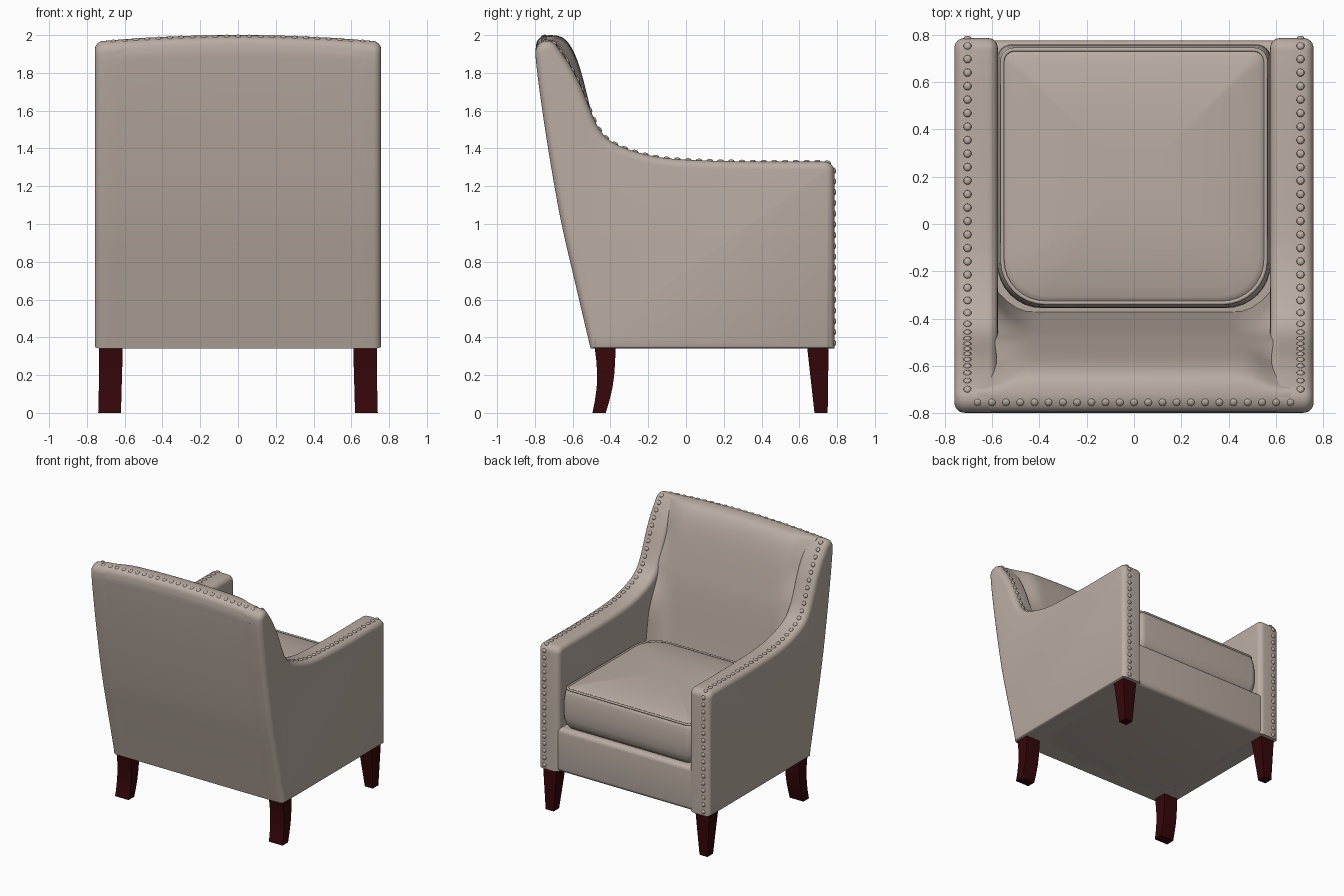
import bpy, bmesh, math
from mathutils import Vector

cube = bpy.data.objects.get("Cube")
if cube:
    bpy.data.objects.remove(cube)


def material(name, color):
    m = bpy.data.materials.new(name)
    m.use_nodes = True
    m.diffuse_color = color
    m.node_tree.nodes["Principled BSDF"].inputs["Base Color"].default_value = color
    return m


fabric = material("taupe_fabric", (0.485, 0.415, 0.362, 1))
wood = material("dark_red_wood", (0.036, 0.002, 0.003, 1))


def finish(name, bm, mat, angle=40):
    bmesh.ops.recalc_face_normals(bm, faces=bm.faces)
    me = bpy.data.meshes.new(name)
    bm.to_mesh(me)
    bm.free()
    ob = bpy.data.objects.new(name, me)
    bpy.context.collection.objects.link(ob)
    me.materials.append(mat)
    bpy.ops.object.select_all(action='DESELECT')
    ob.select_set(True)
    bpy.context.view_layer.objects.active = ob
    bpy.ops.object.shade_smooth_by_angle(angle=math.radians(angle))


def loft(rings):
    """Skin a list of closed rings and cap both ends."""
    bm = bmesh.new()
    loops = [[bm.verts.new(p) for p in r] for r in rings]
    n = len(loops[0])
    for a, b in zip(loops, loops[1:]):
        for i in range(n):
            bm.faces.new((a[i], a[(i + 1) % n], b[(i + 1) % n], b[i]))
    bm.faces.new(loops[0])
    bm.faces.new(loops[-1])
    return bm


def spline(pts, steps=4):
    """Smooth curve through 2D points."""
    p = [Vector(q) for q in pts]
    out = []
    for i in range(len(p) - 1):
        a, b, c, d = p[max(i - 1, 0)], p[i], p[i + 1], p[min(i + 2, len(p) - 1)]
        for k in range(steps):
            t = k / steps
            out.append(b + (c - a) * t / 2 + (a * 2 - b * 5 + c * 4 - d) * t * t / 2
                       + (b * 3 - a - c * 3 + d) * t ** 3 / 2)
    return out + [p[-1]]


def arc(cy, cz, r, start, end, count):
    angles = [math.radians(start + (end - start) * k / count) for k in range(count + 1)]
    return [Vector((cy + r * math.cos(a), cz + r * math.sin(a))) for a in angles]


def smooth(a, b, v):
    t = min(max((v - a) / (b - a), 0), 1)
    return t * t * (3 - 2 * t)


def crown(x, z):
    return z + 0.035 * (1 - (x / 0.76) ** 2) * smooth(1.5, 1.95, z)


def inward(pts, i):
    """Mitred inward normal of a clockwise outline."""
    p, q, r = pts[i - 1], pts[i], pts[(i + 1) % len(pts)]
    d, e = (q - p).normalized(), (r - q).normalized()
    n, m = Vector((d.y, -d.x)), Vector((e.y, -e.x))
    return (n + m) / max(1 + n.dot(m), 0.5)


# Side outlines in (y, z)
BASE = 0.34
rear_edge = spline([(-0.505, BASE), (-0.585, 0.68), (-0.665, 1.03), (-0.73, 1.4),
                    (-0.775, 1.7), (-0.797, 1.88)])[:-1]
wing_edge = arc(-0.735, 1.903, 0.062, 180, 35, 10)
wing_edge += spline([(-0.62, 1.848), (-0.56, 1.735), (-0.505, 1.6), (-0.46, 1.505),
                     (-0.4, 1.44), (-0.29, 1.39), (-0.15, 1.355), (0, 1.34),
                     (0.2, 1.333), (0.4, 1.33), (0.6, 1.33)])
wing_edge += arc(0.733, 1.278, 0.052, 90, 0, 6) + [Vector((0.785, BASE))]
back_edge = spline([(-0.797, 1.88), (-0.79, 1.93), (-0.765, 1.955), (-0.715, 1.965),
                    (-0.65, 1.95), (-0.6, 1.89), (-0.555, 1.78), (-0.505, 1.6),
                    (-0.465, 1.42), (-0.42, 1.1), (-0.38, 0.8), (-0.36, 0.5)])
arm_outline = rear_edge + wing_edge
back_outline = rear_edge + back_edge + [Vector((-0.36, BASE))]

# Arms with wings, rounded on both rims
INNER, OUTER, ROUND = 0.575, 0.758, 0.042


def arm_ring(x, inset, side):
    ring = []
    for i, p in enumerate(arm_outline):
        off = inward(arm_outline, i) * inset
        if p.y < BASE + 0.01:
            off.y *= 0.3
        q = p + off
        ring.append((side * x, q.x, crown(x, q.y)))
    return ring


for side, label in ((1, "left"), (-1, "right")):
    angles = [math.radians(a) for a in range(0, 91, 15)]
    rim = [(ROUND * (1 - math.cos(a)), ROUND * (1 - math.sin(a))) for a in angles]
    rings = [arm_ring(INNER + dx, ins, side) for dx, ins in rim]
    rings += [arm_ring(OUTER - dx, ins, side) for dx, ins in reversed(rim)]
    finish(label + "_arm", loft(rings), fabric)


# Backrest, filleted into the arms and crowned on top
def back_ring(x):
    ring = []
    edge = smooth(0.46, 0.64, abs(x))
    fillet = 0.09 * max(abs(x) - 0.43, 0) ** 2 / 0.15 ** 2
    for i, p in enumerate(back_outline):
        y, z = p
        if i >= len(rear_edge):
            y -= 0.06 * edge * smooth(-0.74, -0.6, y) * smooth(1.5, 1.75, z)
            y += fillet * (1 - smooth(1.15, 1.5, z))
        ring.append((x, y, crown(x, z)))
    return ring


finish("backrest", loft([back_ring(-0.66 + 1.32 * i / 32) for i in range(33)]), fabric)

# Seat base and front rail
bm = bmesh.new()
bmesh.ops.create_cube(bm, size=1)
for v in bm.verts:
    v.co = (v.co.x * 1.26, 0.165 + v.co.y * 1.22, 0.515 + v.co.z * 0.35)
bmesh.ops.bevel(bm, geom=bm.edges[:], offset=0.035, segments=5, profile=0.5, affect='EDGES')
finish("seat_base", bm, fabric)


# Seat cushion
def cushion_ring(inset, z):
    ring = []
    hx, y0, y1 = 0.578 - inset, -0.355 + inset, 0.758 - inset
    corners = ((1, 1, 0.06), (-1, 1, 0.06), (-1, -1, 0.19), (1, -1, 0.19))
    for c, (sx, sy, r) in enumerate(corners):
        r = max(r - inset * 0.4, 0.01)
        cx, cy = sx * (hx - r), (y1 - r if sy > 0 else y0 + r)
        for k in range(9):
            a = math.radians(90 * c + 90 * k / 8)
            ring.append((cx + r * math.cos(a), cy + r * math.sin(a), z))
    return ring


layers = [(0.06, 0.68), (0.035, 0.69), (0.015, 0.72), (0.003, 0.77), (0, 0.84),
          (0.003, 0.91), (0.01, 0.965), (0.02, 1.0), (0.05, 1.01), (0.1, 1.022),
          (0.18, 1.036), (0.3, 1.048), (0.45, 1.053)]
finish("seat_cushion", loft([cushion_ring(*l) for l in layers]), fabric, 60)

# Cushion piping, swept along the top seam
seam = [Vector(p) for p in cushion_ring(0.022, 1.001)]
rings = []
for i, p in enumerate(seam):
    t = (seam[(i + 1) % len(seam)] - seam[i - 1]).normalized()
    n = Vector((t.y, -t.x, 0))
    rings.append([p + (n * math.cos(a) + Vector((0, 0, 1)) * math.sin(a)) * 0.009
                  for a in [math.tau * k / 8 for k in range(8)]])
finish("cushion_piping", loft(rings + rings[:1]), fabric, 60)


# Nail heads along arm fronts, wings and back top
def walk(path, spacing):
    """Evenly spaced points and directions along a 2D path."""
    need, out = spacing / 2, []
    for a, b in zip(path, path[1:]):
        d = (b - a).length
        while need <= d:
            out.append((a.lerp(b, need / d), (b - a).normalized()))
            need += spacing
        need -= d
    return out


nails = bmesh.new()


def nail(pos, normal):
    made = bmesh.ops.create_uvsphere(nails, u_segments=10, v_segments=6, radius=0.017)
    turn = Vector((0, 0, 1)).rotation_difference(normal)
    for v in made["verts"]:
        v.co.z *= 0.55
        v.co = turn @ v.co + pos


for p, d in walk(wing_edge[7:], 0.057):
    for side in (1, -1):
        nail(Vector((side * 0.703, p.x, crown(0.703, p.y))), Vector((0, -d.y, d.x)))
for i in range(23):
    x = -0.66 + 1.32 * i / 22
    nail(Vector((x, -0.753, crown(x, 1.957))), Vector((0, -0.35, 0.94)))
finish("nail_heads", nails, fabric, 60)


# Legs: square sections given as (z, inner x, outer x, rear y, front y)
def leg(name, sections, side):
    rings = [[(side * a, c, z), (side * b, c, z), (side * b, d, z), (side * a, d, z)]
             for z, a, b, c, d in sections]
    bm = loft(rings)
    sharp = [e for e in bm.edges if e.calc_face_angle(0) > 1]
    bmesh.ops.bevel(bm, geom=sharp, offset=0.006, segments=1, affect='EDGES')
    finish(name, bm, wood, 30)


front_leg = [(0, 0.645, 0.715, 0.68, 0.75), (0.36, 0.61, 0.735, 0.64, 0.755)]
rear_leg = [(0, 0.62, 0.74, -0.495, -0.425), (0.06, 0.618, 0.738, -0.483, -0.407),
            (0.13, 0.616, 0.737, -0.473, -0.39), (0.2, 0.614, 0.736, -0.47, -0.38),
            (0.27, 0.612, 0.735, -0.474, -0.375), (0.36, 0.61, 0.735, -0.485, -0.373)]
for side, label in ((1, "left"), (-1, "right")):
    leg(label + "_front_leg", front_leg, side)
    leg(label + "_rear_leg", rear_leg, side)
